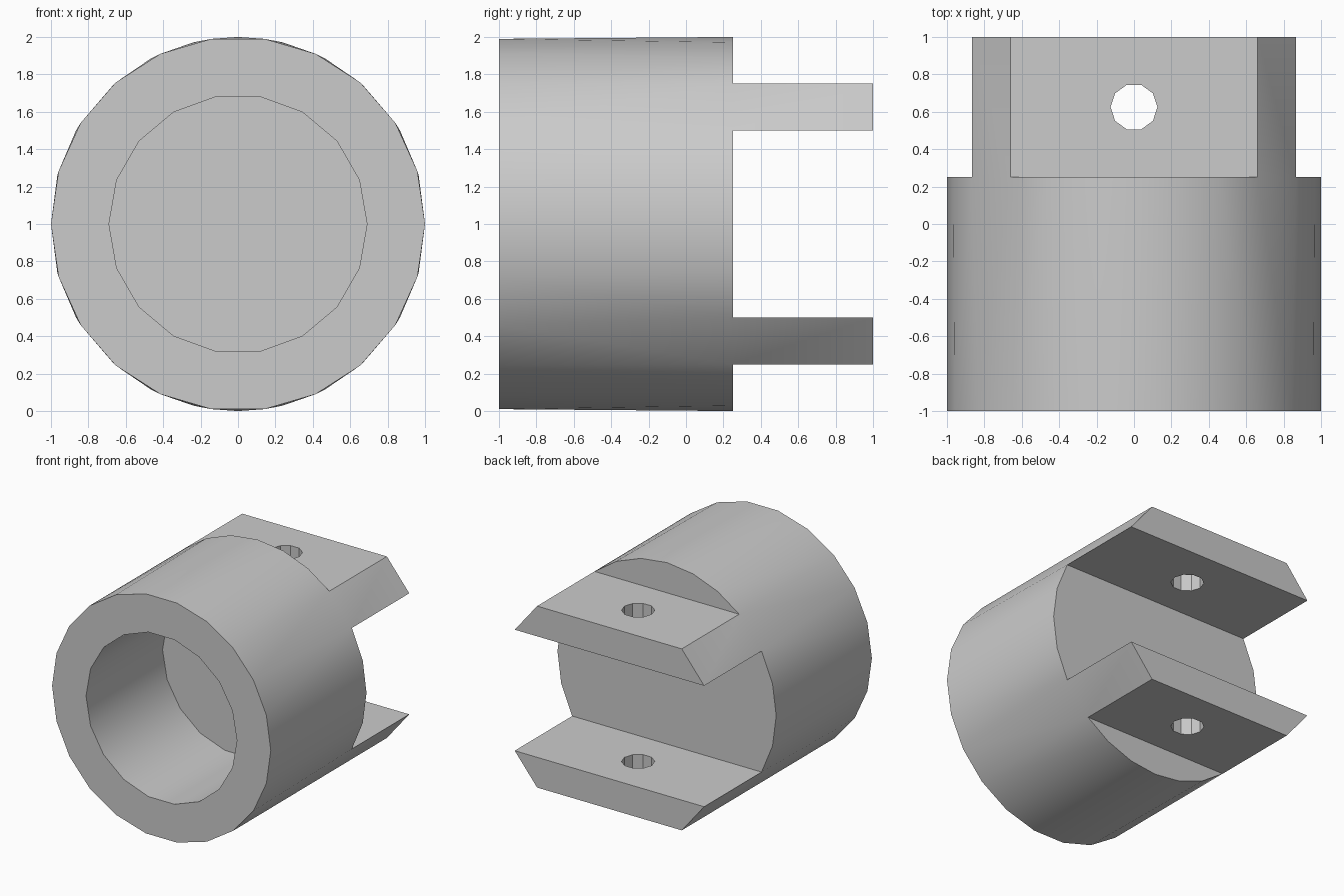
import bpy, bmesh
from math import sin, cos, asin, pi, radians

cube = bpy.data.objects.get("Cube")
if cube:
    bpy.data.objects.remove(cube, do_unlink=True)

FRONT, FLOOR, SHOULDER, REAR = -1.0, 0.0, 0.25, 1.0
R, BORE_R, HOLE_R = 1.0, 0.69, 0.125

grey = bpy.data.materials.new("plain grey")
grey.use_nodes = True
colour = (0.6, 0.6, 0.6, 1)
grey.diffuse_color = colour
grey.node_tree.nodes["Principled BSDF"].inputs["Base Color"].default_value = colour

bm = bmesh.new()


def ring(angles, radius, y):
    """Vertices round the y axis, in order of angle."""
    return [bm.verts.new((radius * cos(a), y, 1 + radius * sin(a))) for a in angles]


def even(n):
    return [2 * pi * i / n for i in range(n)]


def span(a, b, n):
    return [a + (b - a) * i / n for i in range(n)]


def zip_rings(va, aa, vb, ab):
    """Join two rings of different counts with triangles."""
    aa, ab = aa + [2 * pi], ab + [2 * pi]
    i = j = 0
    while i < len(va) or j < len(vb):
        a, b = va[i % len(va)], vb[j % len(vb)]
        if j >= len(vb) or (i < len(va) and aa[i + 1] <= ab[j + 1]):
            i += 1
            bm.faces.new((a, va[i % len(va)], b))
        else:
            j += 1
            bm.faces.new((a, vb[j % len(vb)], b))


# Barrel, whose shoulder ring has corners where the prongs start
lo, hi = asin(0.5), asin(0.75)
half = (span(0, lo, 2) + [lo] + span(hi, pi - hi, 6) + [pi - hi]
        + span(pi - lo, pi, 2))
shoulder_a = half + [a + pi for a in half]
front_a, bore_a = even(22), even(18)
front = ring(front_a, R, FRONT)
shoulder = ring(shoulder_a, R, SHOULDER)
mouth = ring(bore_a, BORE_R, FRONT)
floor = ring(bore_a, BORE_R, FLOOR)
zip_rings(front, front_a, shoulder, shoulder_a)
zip_rings(front, front_a, mouth, bore_a)
for k in range(len(mouth)):
    bm.faces.new((mouth[k], mouth[k - 1], floor[k - 1], floor[k]))
bm.faces.new(floor)

# Shoulder face, split into caps, middle and two prong roots
n = len(half)
prong_roots = []
for s in (0, n):
    bm.faces.new(shoulder[s + 3:s + 10])
    corners = [shoulder[s + k] for k in (2, 3, 9, 10)]
    prong_roots.append(bm.faces.new(corners))
bm.faces.new(shoulder[:3] + shoulder[10:n + 3] + shoulder[n + 10:])

# Prongs
grown = bmesh.ops.extrude_discrete_faces(bm, faces=[])
for root in prong_roots:
    base = list(root.verts)
    bm.faces.remove(root)
    tip = [bm.verts.new((v.co.x, REAR, v.co.z)) for v in base]
    for k in range(4):
        bm.faces.new((base[k - 1], base[k], tip[k], tip[k - 1]))
    bm.faces.new(tip)

bmesh.ops.recalc_face_normals(bm, faces=bm.faces)
mesh = bpy.data.meshes.new("clevis_socket")
bm.to_mesh(mesh)
bm.free()
mesh.materials.append(grey)
body = bpy.data.objects.new("clevis_socket", mesh)
bpy.context.collection.objects.link(body)

# Pin holes through both prongs
bpy.ops.mesh.primitive_cylinder_add(vertices=10, radius=HOLE_R, depth=3,
                                    location=(0, 0.625, 1), rotation=(0, 0, pi / 2))
cutter = bpy.context.object
cutter.name = "pin_hole_cutter"
cutter.hide_render = True
cutter.data.materials.append(grey)
cut = body.modifiers.new("pin holes", 'BOOLEAN')
cut.operation = 'DIFFERENCE'
cut.solver = 'EXACT'
cut.object = cutter
bpy.ops.object.select_all(action='DESELECT')
body.select_set(True)
bpy.context.view_layer.objects.active = body
bpy.ops.object.modifier_apply(modifier=cut.name)
bpy.data.objects.remove(cutter, do_unlink=True)
bpy.ops.object.shade_smooth_by_angle(angle=radians(30))
